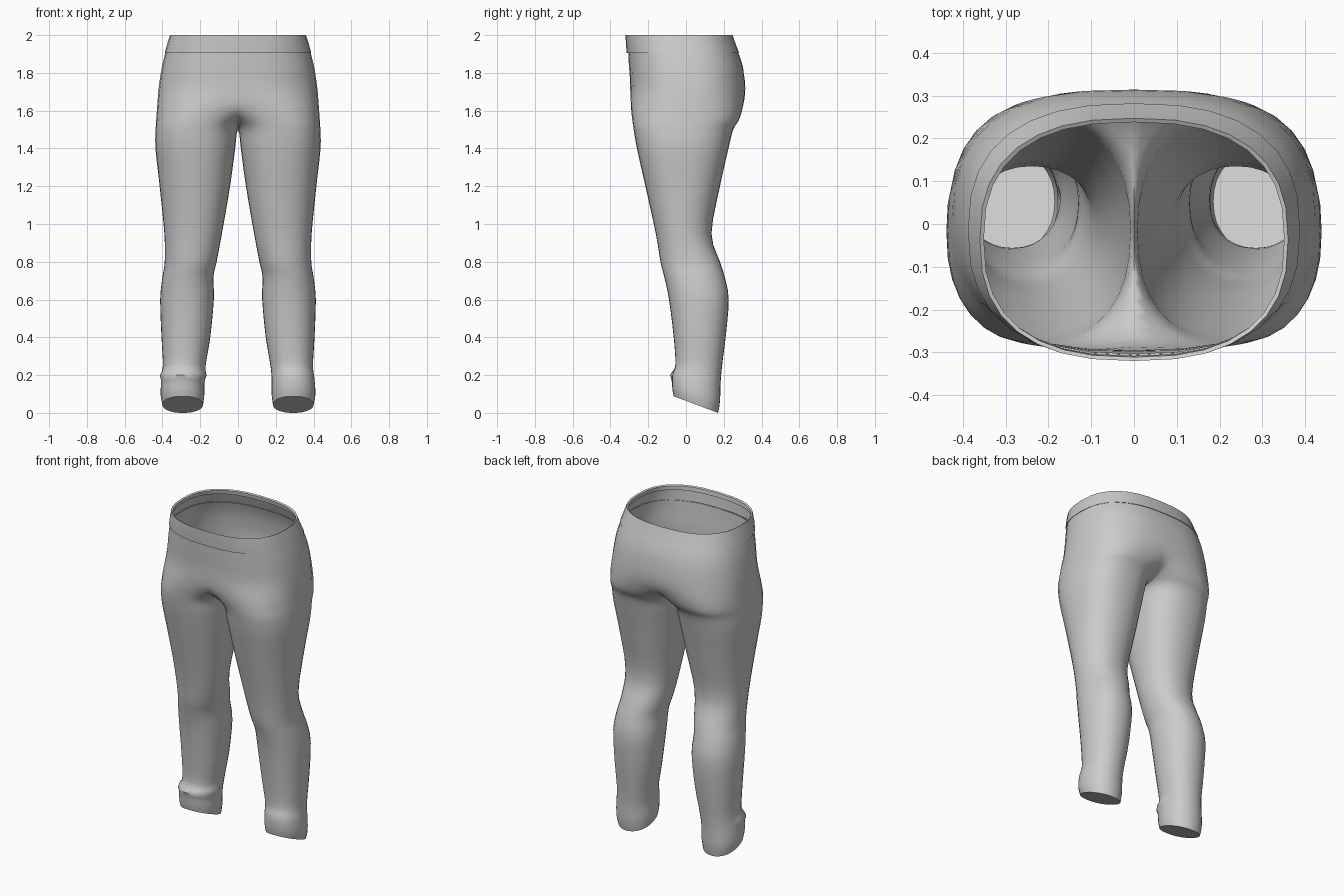
import bpy, bmesh, math
from mathutils import Vector

if "Cube" in bpy.data.objects:
    bpy.data.objects.remove(bpy.data.objects["Cube"], do_unlink=True)

SIDES = 32

cloth = bpy.data.materials.new("grey cloth")
cloth.use_nodes = True
cloth.diffuse_color = (0.6, 0.6, 0.6, 1)
cloth.node_tree.nodes["Principled BSDF"].inputs["Base Color"].default_value = cloth.diffuse_color

# Leg outline by height: z, inner x, outer x, front y, back y
LEG = [
    (.045, .185, .4, -.065, .17),
    (.1, .178, .41, -.073, .18),
    (.18, .178, .405, -.072, .183),
    (.25, .172, .397, -.056, .19),
    (.4, .147, .405, -.065, .21),
    (.6, .128, .412, -.09, .226),
    (.72, .13, .4, -.115, .205),
    (.8, .113, .388, -.135, .18),
    (.95, .085, .39, -.16, .135),
    (1.2, .042, .415, -.215, .18),
    (1.4, .015, .437, -.26, .225),
    (1.5, .0, .436, -.277, .25),
    (1.55, -.05, .433, -.284, .28),
    (1.62, -.19, .428, -.292, .302),
    (1.72, -.42, .42, -.298, .318),
    (1.83, -.403, .403, -.302, .302),
    (1.91, -.384, .384, -.306, .276),
]
# Waistband outline, ending in a narrow folded lip
BAND = [
    (1.905, -.378, .378, -.303, .272),
    (1.905, -.388, .388, -.314, .282),
    (1.95, -.376, .376, -.318, .264),
    (2, -.36, .36, -.32, .247),
    (1.995, -.351, .351, -.311, .238),
    (1.97, -.356, .356, -.308, .242),
]


def smooth_rows(rows, steps=3):
    """Catmull-Rom samples through the outline rows."""
    pts = [rows[0]] + rows + [rows[-1]]
    out = []
    for a, b, c, d in zip(pts, pts[1:], pts[2:], pts[3:]):
        for s in range(steps):
            t = s / steps
            out.append([(2 * q + (r - p) * t + (2 * p - 5 * q + 4 * r - u) * t * t
                         + (3 * q - p - 3 * r + u) * t ** 3) / 2
                        for p, q, r, u in zip(a, b, c, d)])
    return out + [rows[-1]]


def power(v, e):
    return math.copysign(abs(v) ** e, v)


def loft(bm, rows):
    """Bridge rounded-oval rings, one per row."""
    rings = []
    for z, xi, xo, yf, yb in rows:
        full = min(1, max(0, z - 1) / .6)
        e = 2 / (2.15 + .35 * full)
        tilt = .375 * max(0, 1 - (z - .045) / .25)
        ring = []
        for i in range(SIDES):
            a = math.tau * i / SIDES
            x = (xi + xo) / 2 + (xo - xi) / 2 * power(math.cos(a), e)
            y = (yf + yb) / 2 + (yb - yf) / 2 * power(math.sin(a), e)
            ring.append(bm.verts.new((x, y, z - tilt * (y - .05))))
        rings.append(ring)
    for low, high in zip(rings, rings[1:]):
        for i in range(SIDES):
            j = (i + 1) % SIDES
            bm.faces.new((low[i], low[j], high[j], high[i]))
    return rings


def finish(bm, name, angle):
    mesh = bpy.data.meshes.new(name)
    bm.to_mesh(mesh)
    bm.free()
    mesh.materials.append(cloth)
    obj = bpy.data.objects.new(name, mesh)
    bpy.context.collection.objects.link(obj)
    bpy.ops.object.select_all(action="DESELECT")
    obj.select_set(True)
    bpy.context.view_layer.objects.active = obj
    bpy.ops.object.shade_smooth_by_angle(angle=math.radians(angle))


# Trousers: one leg with a closed hem, cut at the centre and mirrored
bm = bmesh.new()
rings = loft(bm, smooth_rows(LEG))
bm.faces.new(rings[0][::-1])
bmesh.ops.bisect_plane(bm, geom=bm.verts[:] + bm.edges[:] + bm.faces[:], dist=1e-5,
                       plane_co=(0, 0, 0), plane_no=(1, 0, 0), clear_inner=True)
bmesh.ops.mirror(bm, geom=bm.verts[:] + bm.edges[:] + bm.faces[:], axis="X", merge_dist=1e-4)
bmesh.ops.remove_doubles(bm, verts=bm.verts, dist=1e-4)

# Soften the seat seam and the crotch
for reach in (.07, .1, .14):
    seam = [v for v in bm.verts if abs(v.co.x) < reach and 1.47 < v.co.z < 1.8]
    bmesh.ops.smooth_vert(bm, verts=seam, factor=.5, use_axis_x=True, use_axis_y=True, use_axis_z=False)

# Small cloth fold above the right hem
for v in bm.verts:
    if v.co.x < 0 and v.co.y < .08:
        bump = math.exp(-((v.co.z - .2) / .02) ** 2)
        away = Vector((v.co.x + .29, v.co.y - .06, 0)).normalized()
        v.co += away * .012 * bump
bmesh.ops.recalc_face_normals(bm, faces=bm.faces)
finish(bm, "trousers", 50)

# Waistband
bm = bmesh.new()
loft(bm, BAND)
finish(bm, "waistband", 40)
